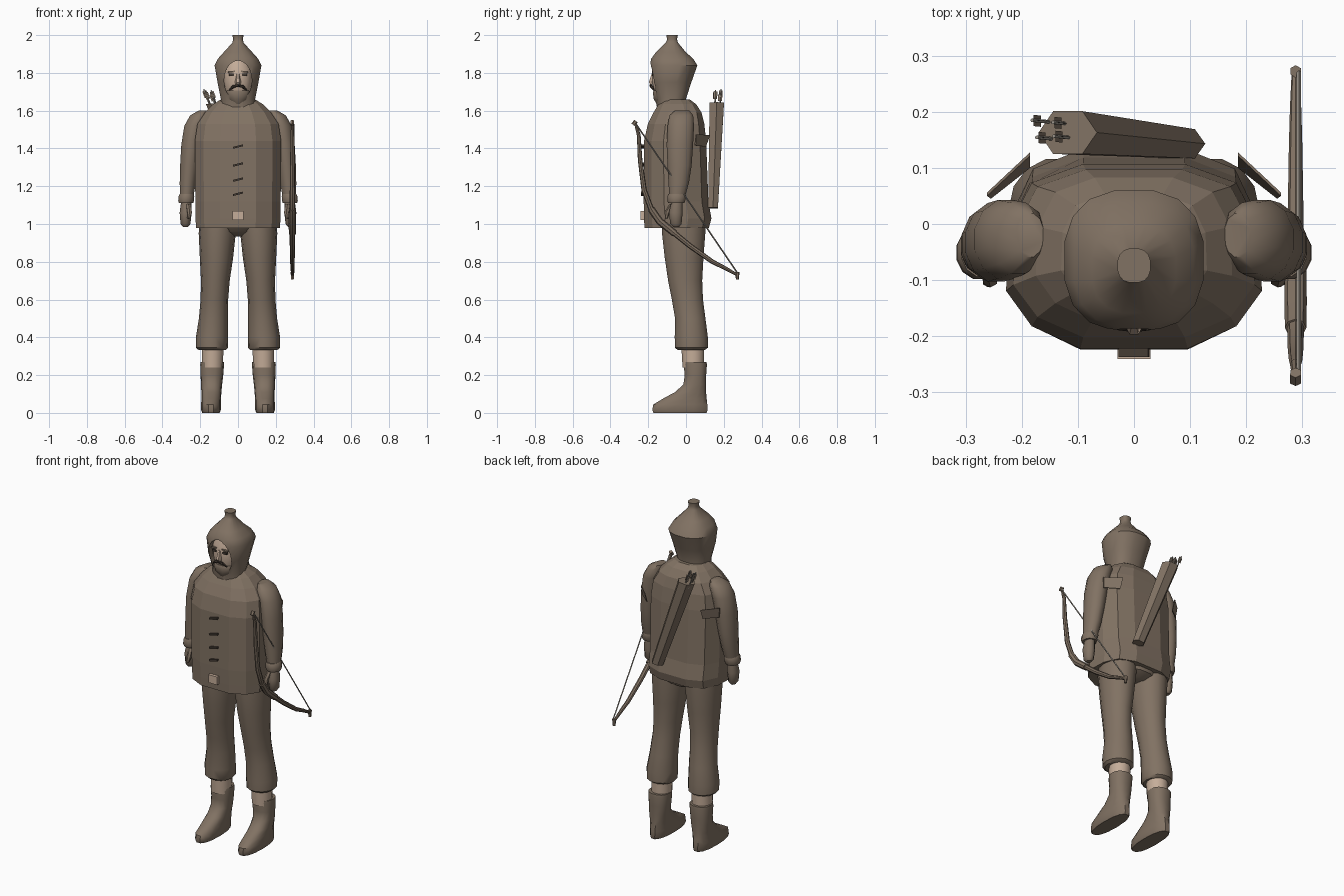
import bpy, bmesh, math
from mathutils import Vector

if "Cube" in bpy.data.objects:
    bpy.data.objects.remove(bpy.data.objects["Cube"])


def material(name, col):
    m = bpy.data.materials.new(name)
    m.diffuse_color = (*col, 1)
    m.use_nodes = True
    m.node_tree.nodes["Principled BSDF"].inputs["Base Color"].default_value = m.diffuse_color
    return m


BROWN = material("brown cloth", (0.22, 0.168, 0.125))
SKIN = material("skin", (0.56, 0.42, 0.32))
DARK = material("dark brown", (0.06, 0.045, 0.035))
CORD = material("cord grey", (0.33, 0.30, 0.26))


def make(name, verts, faces, mat, smooth=True, angle=40):
    me = bpy.data.meshes.new(name)
    bm = bmesh.new()
    vs = [bm.verts.new(v) for v in verts]
    for f in faces:
        bm.faces.new([vs[i] for i in f])
    bmesh.ops.recalc_face_normals(bm, faces=bm.faces)
    bm.to_mesh(me)
    bm.free()
    me.materials.append(mat)
    ob = bpy.data.objects.new(name, me)
    bpy.context.collection.objects.link(ob)
    if smooth:
        bpy.ops.object.select_all(action='DESELECT')
        bpy.context.view_layer.objects.active = ob
        ob.select_set(True)
        bpy.ops.object.shade_smooth_by_angle(angle=math.radians(angle))
    return ob


def skin_rings(name, rings, mat, smooth=True, angle=40):
    """Bridge equal-sized point rings and cap both ends."""
    n = len(rings[0])
    faces = [(r * n + k, r * n + (k + 1) % n, (r + 1) * n + (k + 1) % n, (r + 1) * n + k)
             for r in range(len(rings) - 1) for k in range(n)]
    faces += [tuple(range(n)), tuple(range((len(rings) - 1) * n, len(rings) * n))]
    return make(name, [p for r in rings for p in r], faces, mat, smooth, angle)


def loft(name, rings, mat=BROWN, n=12, power=1.0, side=1, **kw):
    """Horizontal oval rings given as (z, centre x, half width, front y, back y)."""
    def bend(v):
        return math.copysign(abs(v) ** power, v)
    out = []
    for z, cx, rx, y0, y1 in rings:
        pts = []
        for k in range(n):
            a = 2 * math.pi * (k + 0.5) / n
            pts.append((side * (cx + rx * bend(math.sin(a))),
                        (y0 + y1) / 2 - (y1 - y0) / 2 * bend(math.cos(a)), z))
        out.append(pts)
    return skin_rings(name, out, mat, **kw)


def tube(name, path, radii, mat=BROWN, n=6, smooth=True):
    """Round section swept along a path."""
    path = [Vector(p) for p in path]
    out = []
    for i, p in enumerate(path):
        d = (path[min(i + 1, len(path) - 1)] - path[max(i - 1, 0)]).normalized()
        u = d.cross(Vector((1, 0, 0.01)) if abs(d.x) < 0.9 else Vector((0, 1, 0))).normalized()
        w = d.cross(u)
        out.append([p + radii[i] * (math.cos(2 * math.pi * k / n) * u +
                                    math.sin(2 * math.pi * k / n) * w) for k in range(n)])
    return skin_rings(name, out, mat, smooth)


def box(name, c, s, mat, roll=0.0):
    """Box of half sizes s, rolled around the y axis."""
    ca, sa = math.cos(roll), math.sin(roll)
    rings = []
    for dy in (-s[1], s[1]):
        rings.append([(c[0] + x * s[0] * ca - z * s[2] * sa, c[1] + dy, c[2] + x * s[0] * sa + z * s[2] * ca)
                      for x, z in ((-1, -1), (1, -1), (1, 1), (-1, 1))])
    return skin_rings(name, rings, mat, smooth=False)


# Tunic: faceted panels with a flat front
HALF = [(0.42, -1.0), (0.80, -0.76), (1.0, -0.38), (0.98, 0.30), (0.80, 0.78), (0.40, 0.98)]
SECTION = HALF + [(-x, y) for x, y in reversed(HALF)]
tunic = []
for z, sx, y0, y1 in [(0.98, .222, -.22, .125), (1.03, .225, -.222, .138), (1.12, .226, -.224, .122),
                      (1.44, .228, -.222, .11), (1.53, .215, -.202, .10), (1.59, .175, -.172, .085),
                      (1.635, .13, -.145, .055), (1.66, .09, -.125, .02)]:
    tunic.append([(sx * x, (y0 + y1) / 2 + (y1 - y0) / 2 * y, z) for x, y in SECTION])
skin_rings("tunic", tunic, BROWN, smooth=False)
loft("hips", [(.935, 0, .05, -.06, .06), (.96, 0, .13, -.11, .10), (1.03, 0, .19, -.15, .11)])

# Toggles and belt buckle
for z in (1.41, 1.315, 1.235, 1.16):
    box("toggle", (0, -.229, z), (.027, .008, .005), DARK, roll=0.25)
box("buckle", (0, -.231, 1.045), (.029, .010, .024), SKIN)

# Hood with knob, face opening cut out
hood = loft("hood", [(1.60, 0, .10, -.155, .005), (1.66, 0, .092, -.158, .0), (1.75, 0, .110, -.188, .03),
                     (1.84, 0, .126, -.193, .062), (1.875, 0, .108, -.186, .04), (1.91, 0, .076, -.16, .0),
                     (1.96, 0, .030, -.108, -.042), (1.978, 0, .026, -.10, -.047), (2.0, 0, .030, -.105, -.043)],
            n=16, power=0.8)
opening = []
for y in (-0.3, -0.10):
    opening.append([(.074 * math.sin(a), y, 1.76 + .105 * math.cos(a))
                    for a in [2 * math.pi * k / 20 for k in range(20)]])
cutter = skin_rings("opening_cutter", opening, BROWN, smooth=False)
cutter.hide_render = True
mod = hood.modifiers.new("cut", 'BOOLEAN')
mod.object, mod.operation, mod.solver = cutter, 'DIFFERENCE', 'EXACT'
bpy.context.view_layer.objects.active = hood
bpy.ops.object.select_all(action='DESELECT')
hood.select_set(True)
bpy.ops.object.modifier_move_to_index(modifier="cut", index=0)
bpy.ops.object.modifier_apply(modifier="cut")
bpy.data.objects.remove(cutter)

# Face, nose, eyes, moustache and beard
loft("face", [(1.64, 0, .035, -.14, -.07), (1.68, 0, .062, -.165, -.06), (1.75, 0, .073, -.18, -.05),
              (1.82, 0, .074, -.178, -.05), (1.88, 0, .05, -.15, -.06)], SKIN, n=14)
loft("nose", [(1.738, 0, .013, -.19, -.16), (1.75, 0, .016, -.20, -.16), (1.80, 0, .008, -.182, -.16)], SKIN, n=6)
loft("beard", [(1.625, 0, .022, -.15, -.08), (1.66, 0, .056, -.172, -.08), (1.695, 0, .066, -.177, -.08),
               (1.708, 0, .060, -.172, -.08)], n=12)
for s in (-1, 1):
    box("eye", (s * .034, -.172, 1.79), (.014, .008, .006), DARK)
    box("eyebrow", (s * .034, -.172, 1.806), (.019, .008, .004), BROWN, roll=-s * 0.12)
    tube("moustache", [(0, -.185, 1.734), (s * .025, -.182, 1.728), (s * .046, -.170, 1.708)],
         [.009, .009, .003], DARK)

for s in (-1, 1):
    # Sleeves, cuffs and hands
    loft("sleeve", [(1.60, .185, .025, -.06, .02), (1.575, .205, .05, -.09, .04), (1.52, .228, .058, -.10, .045),
                    (1.42, .246, .056, -.105, .04), (1.31, .258, .050, -.10, .032), (1.22, .266, .044, -.095, .018),
                    (1.13, .273, .036, -.088, -.008)], side=s)
    loft("cuff", [(1.11, .275, .039, -.095, -.008), (1.122, .275, .043, -.10, -.003),
                  (1.148, .273, .043, -.10, .002), (1.16, .271, .038, -.095, -.002)], side=s)
    loft("hand", [(.985, .278, .014, -.07, -.035), (1.0, .278, .026, -.085, -.022), (1.06, .277, .032, -.092, -.016),
                  (1.12, .274, .027, -.078, -.018)], n=10, side=s)
    tube("thumb", [(s * .262, -.075, 1.10), (s * .256, -.10, 1.06), (s * .262, -.104, 1.03)], [.014, .014, .008])
    # Loose shoulder flap behind the arm
    flap = [(.185, .10, 1.41), (.185, .122, 1.47), (.262, .05, 1.475), (.255, .045, 1.415)]
    skin_rings("shoulder_flap", [[(s * x, y + d, z) for x, y, z in flap] for d in (0, .006)], BROWN, smooth=False)
    # Trousers, shins and boots
    loft("trouser_leg", [(.332, .136, .072, -.045, .10), (.345, .138, .084, -.06, .118), (.40, .138, .085, -.062, .118),
                         (.50, .130, .077, -.06, .105), (.60, .125, .073, -.077, .092), (.70, .120, .076, -.097, .088),
                         (.82, .114, .088, -.115, .095), (.95, .110, .098, -.13, .105), (1.02, .108, .097, -.13, .105)],
         n=14, side=s)
    loft("shin", [(.24, .135, .056, -.02, .095), (.37, .133, .060, -.028, .10)], SKIN, side=s)
    loft("boot", [(0, .143, .046, -.175, .112), (.015, .143, .052, -.182, .117), (.045, .143, .052, -.176, .116),
                  (.075, .142, .052, -.125, .112), (.11, .141, .053, -.06, .108), (.15, .140, .056, -.015, .108),
                  (.20, .138, .060, -.008, .108), (.255, .137, .063, -.014, .112), (.27, .137, .062, -.012, .11)],
         n=14, side=s, power=0.85)

# Bow, tips and string
BX = 0.288
limb = [(-.268, 1.535), (-.25, 1.47), (-.243, 1.34), (-.222, 1.18), (-.185, 1.08), (-.14, 1.015),
        (-.06, .95), (.02, .885), (.14, .80), (.21, .765), (.272, .73)]
tube("bow", [(BX, y, z) for y, z in limb], [.007, .010, .012, .014, .015, .016, .015, .014, .012, .010, .007], n=8)
tube("bow_grip", [(BX, y, z) for y, z in limb[4:7]], [.019, .020, .019], n=8)
tube("upper_tip", [(BX, -.28, 1.525), (BX, -.265, 1.545)], [.011, .011])
tube("lower_tip", [(BX, .272, .745), (BX, .272, .705)], [.011, .008])
tube("bowstring", [(BX + .006, -.265, 1.53), (BX + .006, .273, .74)], [.004, .004], CORD, n=4)

# Quiver: tapered six-sided case leaning across the back
axis = (Vector((-.118, .163, 1.64)), Vector((.090, .143, 1.085)))
case = []
for c, rx, ry in ((axis[1], .037, .030), (axis[0], .052, .044)):
    case.append([(c.x + rx * math.cos(math.pi * k / 3), c.y + ry * math.sin(math.pi * k / 3),
                  c.z + 0.25 * rx * math.cos(math.pi * k / 3) * 0.4) for k in range(6)])
skin_rings("quiver", case, BROWN, smooth=False)

# Arrows with crossed feathers
lean = (axis[0] - axis[1]).normalized()
for dx, dy, up in ((-.025, .018, .08), (.005, .015, .06), (-.02, -.012, .07), (.012, -.010, .075)):
    foot = axis[0] + Vector((dx, dy, -.03))
    tip = foot + lean * (up + .03)
    tube("arrow", [foot, tip], [.0035, .0035], CORD, n=5)
    for w in (Vector((.010, 0, .004)), Vector((0, .010, 0))):
        quad = [tip - lean * .045 - w, tip - lean * .045 + w, tip - lean * .008 + w, tip - lean * .008 - w]
        make("feather", quad, [(0, 1, 2, 3)], BROWN, smooth=False)
